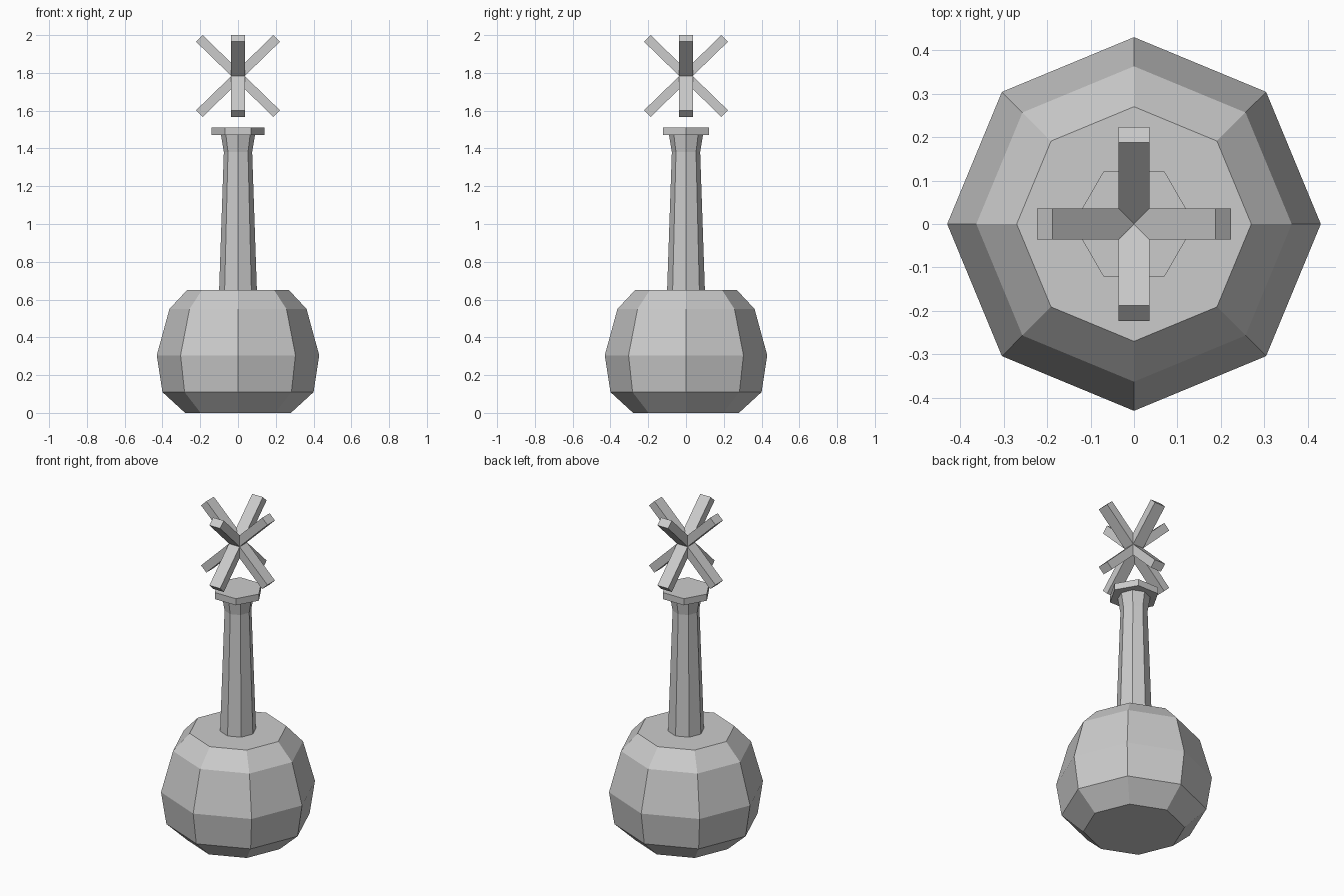
import bpy
import bmesh
from math import cos, sin, pi, radians
from mathutils import Matrix

cube = bpy.data.objects.get("Cube")
if cube:
    bpy.data.objects.remove(cube, do_unlink=True)

grey = bpy.data.materials.new("light_grey")
grey.use_nodes = True
grey.diffuse_color = (0.6, 0.6, 0.6, 1)
grey.node_tree.nodes["Principled BSDF"].inputs["Base Color"].default_value = (0.6, 0.6, 0.6, 1)


def finish(name, bm):
    bmesh.ops.recalc_face_normals(bm, faces=bm.faces)
    mesh = bpy.data.meshes.new(name)
    bm.to_mesh(mesh)
    bm.free()
    mesh.materials.append(grey)
    obj = bpy.data.objects.new(name, mesh)
    bpy.context.collection.objects.link(obj)
    return obj


def lathe(name, profile, sides):
    """Faceted solid from (radius, height) pairs, with a corner on +x."""
    bm = bmesh.new()
    rings = []
    for r, z in profile:
        angles = [2 * pi * i / sides for i in range(sides)]
        rings.append([bm.verts.new((r * cos(a), r * sin(a), z)) for a in angles])
    for low, high in zip(rings, rings[1:]):
        for i in range(sides):
            j = (i + 1) % sides
            bm.faces.new((low[i], low[j], high[j], high[i]))
    bm.faces.new(rings[0])
    bm.faces.new(rings[-1])
    return finish(name, bm)


def beam(name, tilt, turn):
    """Flat bar through the star centre, tilted and then turned about z."""
    bm = bmesh.new()
    bmesh.ops.create_cube(bm, size=1)
    size = Matrix.Diagonal((0.58, 0.072, 0.05, 1))
    squash = Matrix.Diagonal((1, 1, 0.972, 1))
    place = Matrix.Translation((0, 0, 1.7835))
    spin = Matrix.Rotation(radians(turn), 4, 'Z')
    lean = Matrix.Rotation(radians(tilt), 4, 'Y')
    bm.transform(place @ squash @ spin @ lean @ size)
    return finish(name, bm)


# Round bottle: bulb, neck and rim
lathe("bulb", [(0.28, 0), (0.40, 0.11), (0.43, 0.305), (0.363, 0.55), (0.27, 0.65)], 8)
lathe("neck", [(0.10, 0.65), (0.075, 1.38), (0.09, 1.47)], 8)
lathe("rim", [(0.14, 1.47), (0.14, 1.51)], 6)

# Floating star of crossed bars
for turn, axis in ((0, "side"), (90, "depth")):
    for tilt, lean in ((45, "falling"), (-45, "rising")):
        beam(f"star_bar_{axis}_{lean}", tilt, turn)
